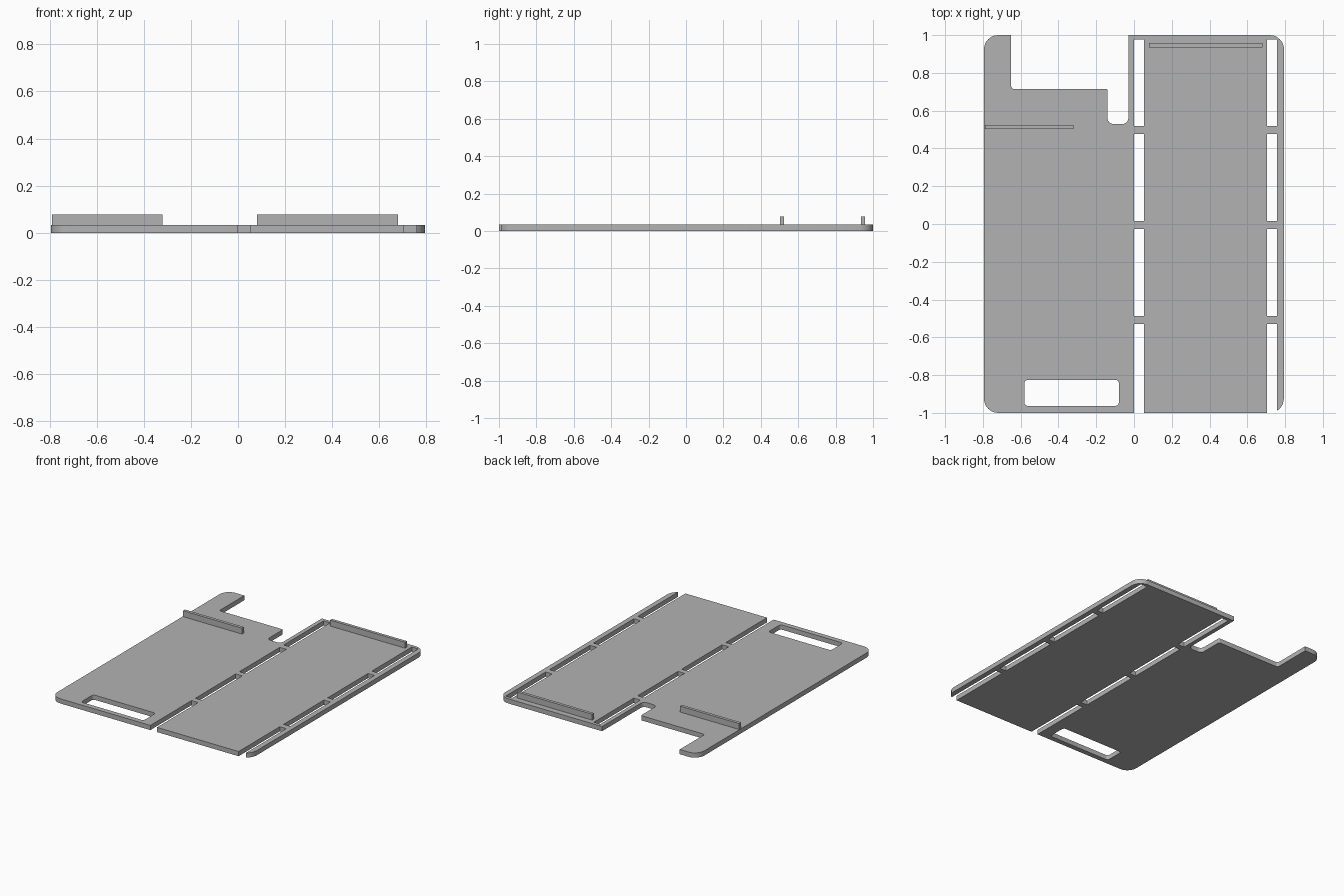
import bpy, bmesh, math
from mathutils import Vector

if "Cube" in bpy.data.objects:
    bpy.data.objects.remove(bpy.data.objects["Cube"], do_unlink=True)

THICK, TOP = 0.034, 0.077      # plate thickness, rib top
W, R = 0.794, 0.075            # half width, outer corner radius

grey = bpy.data.materials.new("plain grey")
grey.use_nodes = True
grey.diffuse_color = (0.45, 0.45, 0.45, 1)
grey.node_tree.nodes["Principled BSDF"].inputs["Base Color"].default_value = (0.45, 0.45, 0.45, 1)


def rounded(corners, steps=8):
    """Outline from (x, y, radius) right-angled corners."""
    pts = []
    for i, (x, y, r) in enumerate(corners):
        p = Vector((x, y))
        if not r:
            pts.append(p)
            continue
        a = (Vector(corners[i - 1][:2]) - p).normalized() * r
        b = (Vector(corners[(i + 1) % len(corners)][:2]) - p).normalized() * r
        for k in range(steps + 1):
            t = k / steps * math.pi / 2
            pts.append(p + a * (1 - math.sin(t)) + b * (1 - math.cos(t)))
    return pts


def rect(x0, x1, y0, y1, r=0):
    return rounded([(x0, y0, r), (x1, y0, r), (x1, y1, r), (x0, y1, r)], 4)


def add_object(name, mesh):
    mesh.materials.clear()
    mesh.materials.append(grey)
    ob = bpy.data.objects.new(name, mesh)
    bpy.context.collection.objects.link(ob)
    return ob


def plate(name, outlines):
    """Flat plate; outlines nested inside the first become holes."""
    cu = bpy.data.curves.new(name, 'CURVE')
    cu.dimensions, cu.fill_mode, cu.extrude = '2D', 'BOTH', THICK / 2
    for pts in outlines:
        sp = cu.splines.new('POLY')
        sp.points.add(len(pts) - 1)
        for q, p in zip(sp.points, pts):
            q.co = (p.x, p.y, 0, 1)
        sp.use_cyclic_u = True
    tmp = bpy.data.objects.new("outline", cu)
    bpy.context.collection.objects.link(tmp)
    dg = bpy.context.evaluated_depsgraph_get()
    mesh = bpy.data.meshes.new_from_object(tmp.evaluated_get(dg))
    bpy.data.objects.remove(tmp, do_unlink=True)
    bm = bmesh.new()
    bm.from_mesh(mesh)
    bmesh.ops.remove_doubles(bm, verts=bm.verts, dist=1e-5)
    bmesh.ops.recalc_face_normals(bm, faces=bm.faces)
    bmesh.ops.translate(bm, verts=bm.verts, vec=(0, 0, THICK / 2))
    bm.to_mesh(mesh)
    bm.free()
    ob = add_object(name, mesh)
    bpy.ops.object.select_all(action='DESELECT')
    ob.select_set(True)
    bpy.context.view_layer.objects.active = ob
    bpy.ops.object.shade_smooth_by_angle(angle=math.radians(30))


def rib(name, x0, x1, y0, y1):
    bm = bmesh.new()
    bmesh.ops.create_cube(bm, size=1)
    for v in bm.verts:
        v.co = (x0 if v.co.x < 0 else x1, y0 if v.co.y < 0 else y1,
                THICK if v.co.z < 0 else TOP)
    mesh = bpy.data.meshes.new(name)
    bm.to_mesh(mesh)
    bm.free()
    add_object(name, mesh)


# Main plate outline: open slots at the front, notches at the back
slots = [(0.0, 0.053), (0.705, 0.757)]
(a0, a1), (b0, b1) = slots
outline = rounded([
    (-W, -1, R), (a0, -1, 0), (a0, -0.53, 0), (a1, -0.53, 0), (a1, -1, 0),
    (b0, -1, 0), (b0, -0.53, 0), (b1, -0.53, 0),
    (b1, -0.989, 0), (0.773, -0.977, 0), (0.787, -0.955, 0), (W, -0.925, 0),
    (W, 1, R), (-0.03, 1, 0), (-0.03, 0.53, 0.03), (-0.14, 0.53, 0.03),
    (-0.14, 0.715, 0.008), (-0.65, 0.715, 0.015), (-0.65, 1, 0), (-W, 1, R)])

# Closed slots in two rows, plus the handle window
holes = [rect(x0, x1, y0, y1) for x0, x1 in slots
         for y0, y1 in ((-0.487, -0.026), (0.016, 0.476), (0.52, 0.976))]
holes.append(rect(-0.58, -0.08, -0.963, -0.825, 0.018))
plate("slotted_plate", [outline] + holes)

# Upright ribs
rib("left_rib", 0.08, 0.68, 0.935, 0.957)
rib("right_rib", -0.79, -0.32, 0.502, 0.524)
